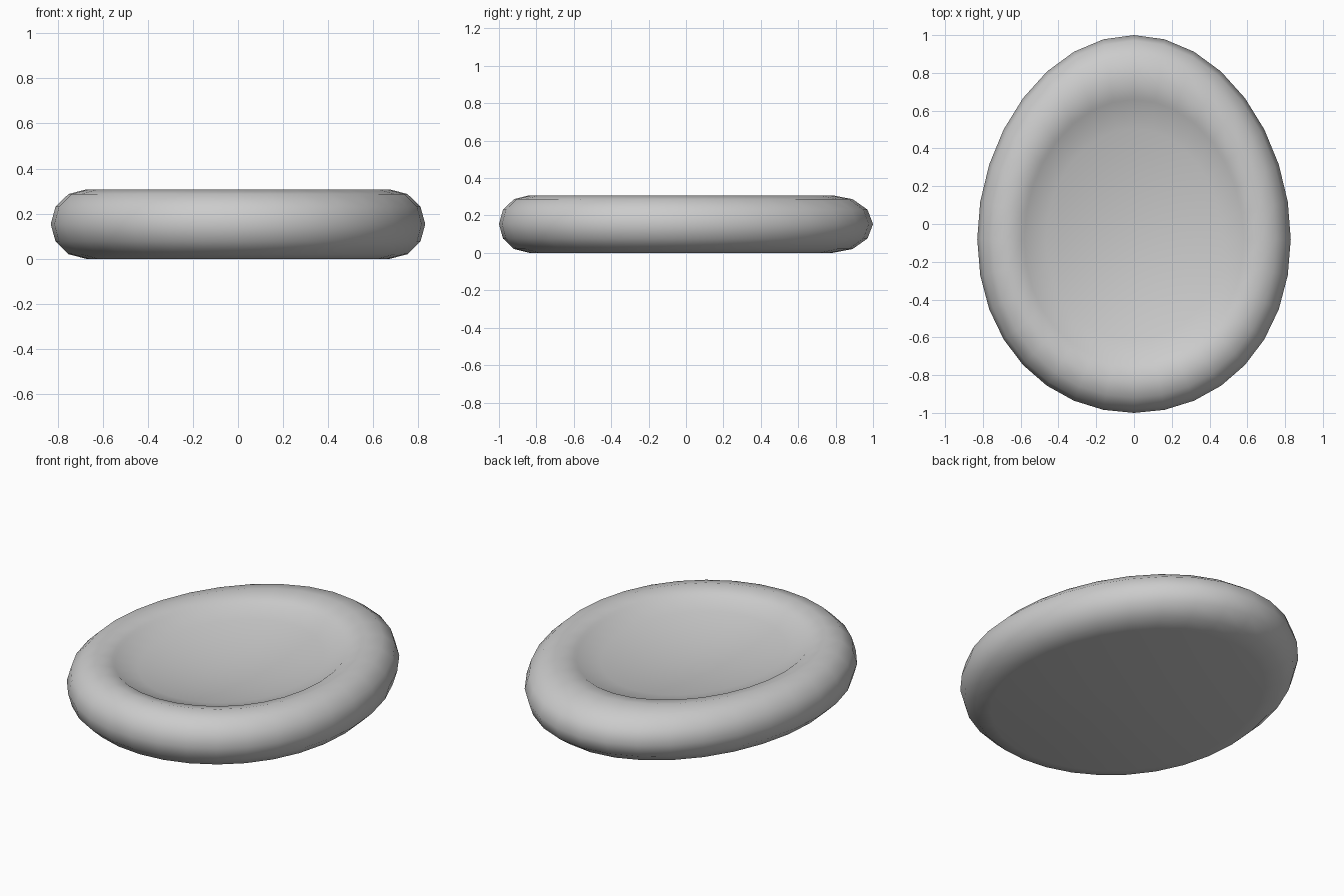
import bpy, bmesh, math

if "Cube" in bpy.data.objects:
    bpy.data.objects.remove(bpy.data.objects["Cube"])

SEGMENTS = 32
TUBE_R, HALF_H = 0.19, 0.154   # rim half width and half height
RING_R = 1 - TUBE_R            # rim centre line


def rim_point(deg):
    a = math.radians(deg)
    return RING_R + TUBE_R * math.cos(a), HALF_H * (1 + math.sin(a))


def egg(r, z, t):
    # narrow the width and push the widest part toward the front
    y = r * math.cos(t)
    return 0.83 * r * math.sin(t), y + 0.08 * y * y - 0.08, z


def revolve(name, profile):
    # smooth egg-shaped revolution; a profile point at r = 0 closes the end
    bm = bmesh.new()
    rings = []
    for r, z in profile:
        count = SEGMENTS if r > 0 else 1
        ring = [bm.verts.new(egg(r, z, 2 * math.pi * i / SEGMENTS))
                for i in range(count)]
        rings.append(ring * (SEGMENTS // count))
    for low, high in zip(rings, rings[1:]):
        for i in range(SEGMENTS):
            j = (i + 1) % SEGMENTS
            corners = dict.fromkeys((low[i], low[j], high[j], high[i]))
            bm.faces.new(list(corners)).smooth = True
    bmesh.ops.recalc_face_normals(bm, faces=bm.faces)
    mesh = bpy.data.meshes.new(name)
    bm.to_mesh(mesh)
    bm.free()
    obj = bpy.data.objects.new(name, mesh)
    bpy.context.collection.objects.link(obj)


# Flat underside, rounded rim, then a short step into the shallow dish
profile = [(0, 0)] + [rim_point(d) for d in range(-90, 121, 30)]
edge_r, edge_z, floor_z = 0.70, 0.277, 0.18
for f in (1, 0.8, 0.6, 0.4, 0.2, 0):
    profile.append((edge_r * f, floor_z + (edge_z - floor_z) * f * f))
revolve("oval_dish", profile)
